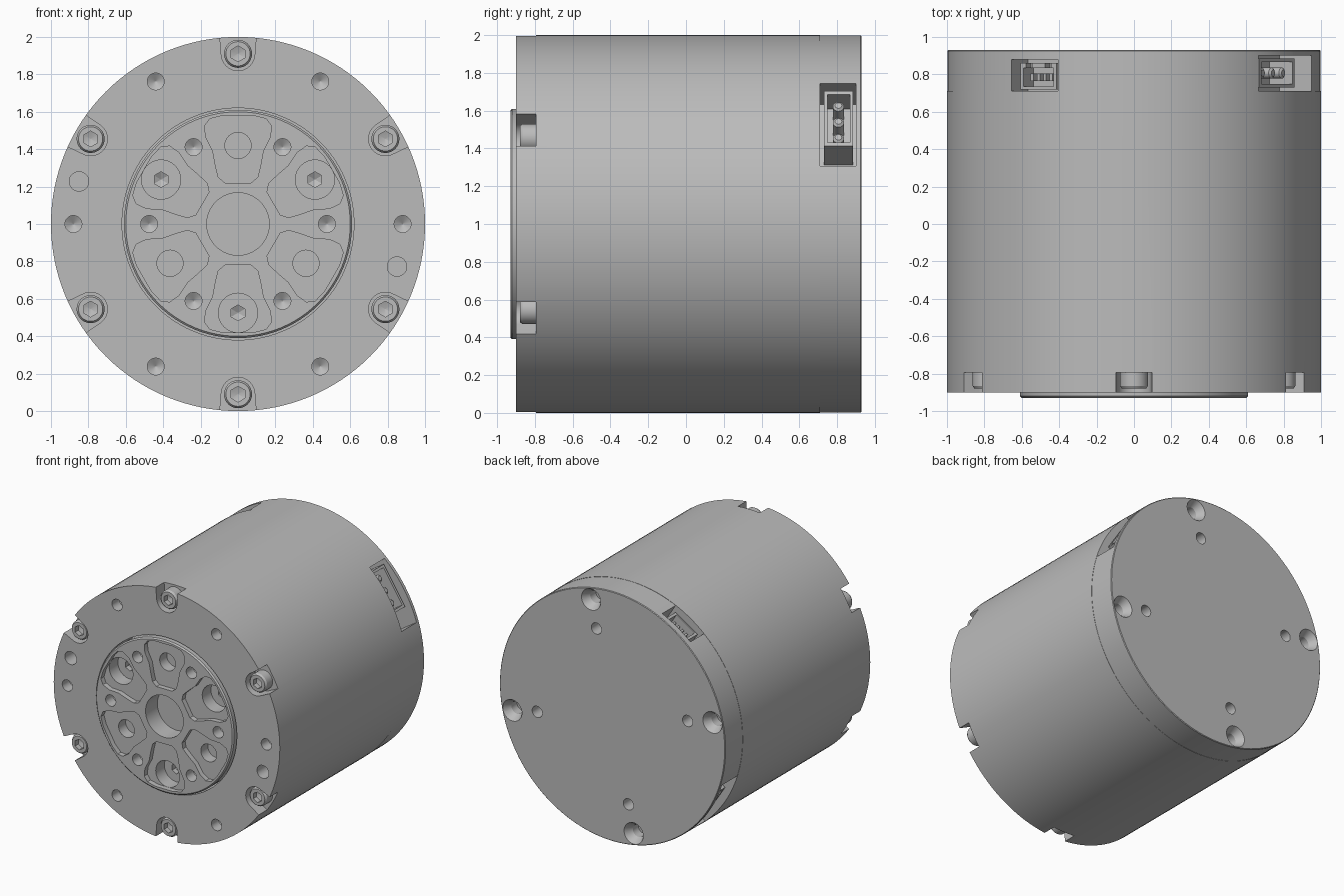
import bpy, bmesh, math
from mathutils import Matrix, Vector

if "Cube" in bpy.data.objects:
    bpy.data.objects.remove(bpy.data.objects["Cube"])

grey = bpy.data.materials.new("machined grey")
grey.use_nodes = True
tone = (0.5, 0.5, 0.5, 1)
grey.diffuse_color = tone
grey.node_tree.nodes["Principled BSDF"].inputs["Base Color"].default_value = tone


def at_angle(deg):
    """Local x = radial, z = tangential, y = motor axis."""
    return Matrix.Translation((0, 0, 1)) @ Matrix.Rotation(-math.radians(deg), 4, "Y")


def loft(bm, rings):
    """Close a solid through a list of equal-length point rings."""
    rows = [[bm.verts.new(p) for p in ring] for ring in rings]
    n = len(rows[0])
    faces = [bm.faces.new(rows[0]), bm.faces.new(rows[-1])]
    for a, b in zip(rows, rows[1:]):
        faces += [bm.faces.new((a[i], a[(i + 1) % n], b[(i + 1) % n], b[i])) for i in range(n)]
    bmesh.ops.recalc_face_normals(bm, faces=faces)


def lathe(bm, profile, r=0, deg=0, segs=32):
    """Turn (radius, y) pairs around an axis parallel to y."""
    m = at_angle(deg)
    turn = [2 * math.pi * i / segs for i in range(segs)]
    loft(bm, [[m @ Vector((r + p * math.cos(t), y, p * math.sin(t))) for t in turn]
              for p, y in profile])


def box(bm, deg, rad, ys, tan):
    m = at_angle(deg)
    loft(bm, [[m @ Vector((a, y, b)) for a, b in
               ((rad[0], tan[0]), (rad[1], tan[0]), (rad[1], tan[1]), (rad[0], tan[1]))]
              for y in ys])


def pin(bm, deg, rad, y, tan, size):
    """Radial contact pin."""
    m = at_angle(deg)
    turn = [2 * math.pi * i / 16 for i in range(16)]
    loft(bm, [[m @ Vector((a, y + s * math.cos(t), tan + s * math.sin(t))) for t in turn]
              for a, s in ((rad[0], size), (rad[1] - 0.01, size), (rad[1], size * 0.6))])


def finish(name, bm, cutter=None):
    me = bpy.data.meshes.new(name)
    bm.to_mesh(me)
    bm.free()
    me.materials.append(grey)
    ob = bpy.data.objects.new(name, me)
    bpy.context.collection.objects.link(ob)
    if cutter:
        tool = finish(name + "_cutter", cutter)
        tool.hide_render = True
        mod = ob.modifiers.new("cut", "BOOLEAN")
        mod.operation, mod.solver, mod.object = "DIFFERENCE", "EXACT", tool
        mod.use_self = True
        graph = bpy.context.evaluated_depsgraph_get()
        cut = bpy.data.meshes.new_from_object(ob.evaluated_get(graph))
        ob.modifiers.clear()
        ob.data = cut
        bpy.data.objects.remove(tool)
    bpy.ops.object.select_all(action="DESELECT")
    ob.select_set(True)
    bpy.context.view_layer.objects.active = ob
    bpy.ops.object.shade_smooth_by_angle(angle=math.radians(25))
    return ob


SIXTHS = range(30, 390, 60)
FRONT, SEAM, BACK = -0.9, 0.71, 0.93


def drill(bm, r, deg, size, top, depth):
    """Blind hole from the front with a conical bottom."""
    lathe(bm, [(size, top - 0.05), (size, top + depth), (0.002, top + depth + size * 0.6)], r, deg)


# Main housing: bore, screw notches, tapped holes and dowel holes
bm, cut = bmesh.new(), bmesh.new()
lathe(bm, [(1, FRONT), (1, SEAM)], segs=128)
lathe(cut, [(0.62, -1), (0.62, -0.65)], segs=96)
for a in SIXTHS:
    m = at_angle(a)
    arc = [math.radians(90 + 12 * i) for i in range(16)]
    outline = [(0.91 + 0.09 * math.cos(t), 0.09 * math.sin(t)) for t in arc]
    outline += [(1.1, -0.105), (1.1, 0.105)]
    loft(cut, [[m @ Vector((u, y, v)) for u, v in outline] for y in (-1, -0.795)])
    drill(cut, 0.88, a + 30, 0.045, FRONT, 0.09)
for a in (165, 345):
    lathe(cut, [(0.052, -1), (0.052, -0.78)], 0.88, a)
finish("main_housing", bm, cut)

# Socket head screws in the rim notches
for i, a in enumerate(SIXTHS):
    bm, cut = bmesh.new(), bmesh.new()
    lathe(bm, [(0.075, -0.79), (0.075, -0.865), (0.065, -0.88)], 0.91, a)
    lathe(cut, [(0.042, -1), (0.042, -0.84), (0.002, -0.825)], 0.91, a, 6)
    finish(f"rim_screw_{i + 1}", bm, cut)

# Output flange: lightening pockets, centre bore and bolt holes
bm, cut = bmesh.new(), bmesh.new()
lathe(bm, [(0.6, -0.93), (0.61, -0.92), (0.61, -0.65)], segs=96)
lathe(cut, [(0.167, -1), (0.167, -0.78)], segs=64)
half = [(0.07, 0.22), (0.105, 0.25), (0.12, 0.31), (0.135, 0.39),
        (0.173, 0.465), (0.178, 0.525), (0.15, 0.563), (0.08, 0.58)]
shape = half + [(-u, v) for u, v in reversed(half)]
for a in SIXTHS:
    m = at_angle(a)
    loft(cut, [[m @ Vector((v, y, u)) for u, v in shape] for y in (-1, -0.89)])
    drill(cut, 0.475, a + 30, 0.045, -0.93, 0.09)
for a in (90, 210, 330):
    lathe(cut, [(0.07, -0.95), (0.07, -0.8)], 0.42, a)
    lathe(cut, [(0.105, -0.95), (0.105, -0.78)], 0.475, a + 60)
    lathe(cut, [(0.042, -0.8), (0.042, -0.74), (0.002, -0.72)], 0.475, a + 60, 6)
finish("output_flange", bm, cut)

# Rear cap: countersunk holes and connector openings
bm, cut = bmesh.new(), bmesh.new()
lathe(bm, [(0.998, SEAM), (0.998, BACK - 0.005), (0.993, BACK)], segs=128)
for a in (78, 168, 258, 348):
    lathe(cut, [(0.095, 0.94), (0.085, BACK), (0.05, 0.87), (0.05, 0.8)], 0.905, a)
    lathe(cut, [(0.045, 1), (0.045, 0.83)], 0.68, a)
for a in (33, 213):
    box(cut, a, (0.76, 1.1), (0.6, 0.9), (-0.26, 0.26))
box(cut, 122.5, (0.82, 1.1), (0.6, 0.88), (-0.148, 0.148))
finish("rear_cap", bm, cut)

# Power connectors: shell with three contacts
for name, a in (("left", 33), ("right", 213)):
    bm, cut = bmesh.new(), bmesh.new()
    box(bm, a, (0.755, 0.945), (0.73, 0.885), (-0.12, 0.225))
    box(cut, a, (0.8, 1.1), (0.748, 0.867), (-0.1, 0.205))
    finish(f"power_socket_{name}", bm, cut)
    bm = bmesh.new()
    for t in (-0.05, 0.05, 0.15):
        pin(bm, a, (0.79, 0.92), 0.807, t, 0.03)
    finish(f"power_pins_{name}", bm)

# Signal connector: open shell with a row of contacts
bm, cut = bmesh.new(), bmesh.new()
box(bm, 122.5, (0.815, 0.95), (0.72, 0.86), (-0.115, 0.115))
box(cut, 122.5, (0.85, 1.1), (0.735, 0.835), (-0.095, 0.095))
for t in (-0.06, 0.06):
    box(cut, 122.5, (0.9, 1.1), (0.82, 0.9), (t - 0.02, t + 0.02))
finish("signal_socket", bm, cut)
bm = bmesh.new()
for i in range(4):
    t = -0.06 + 0.04 * i
    box(bm, 122.5, (0.845, 0.92), (0.765, 0.805), (t - 0.009, t + 0.009))
finish("signal_pins", bm)
